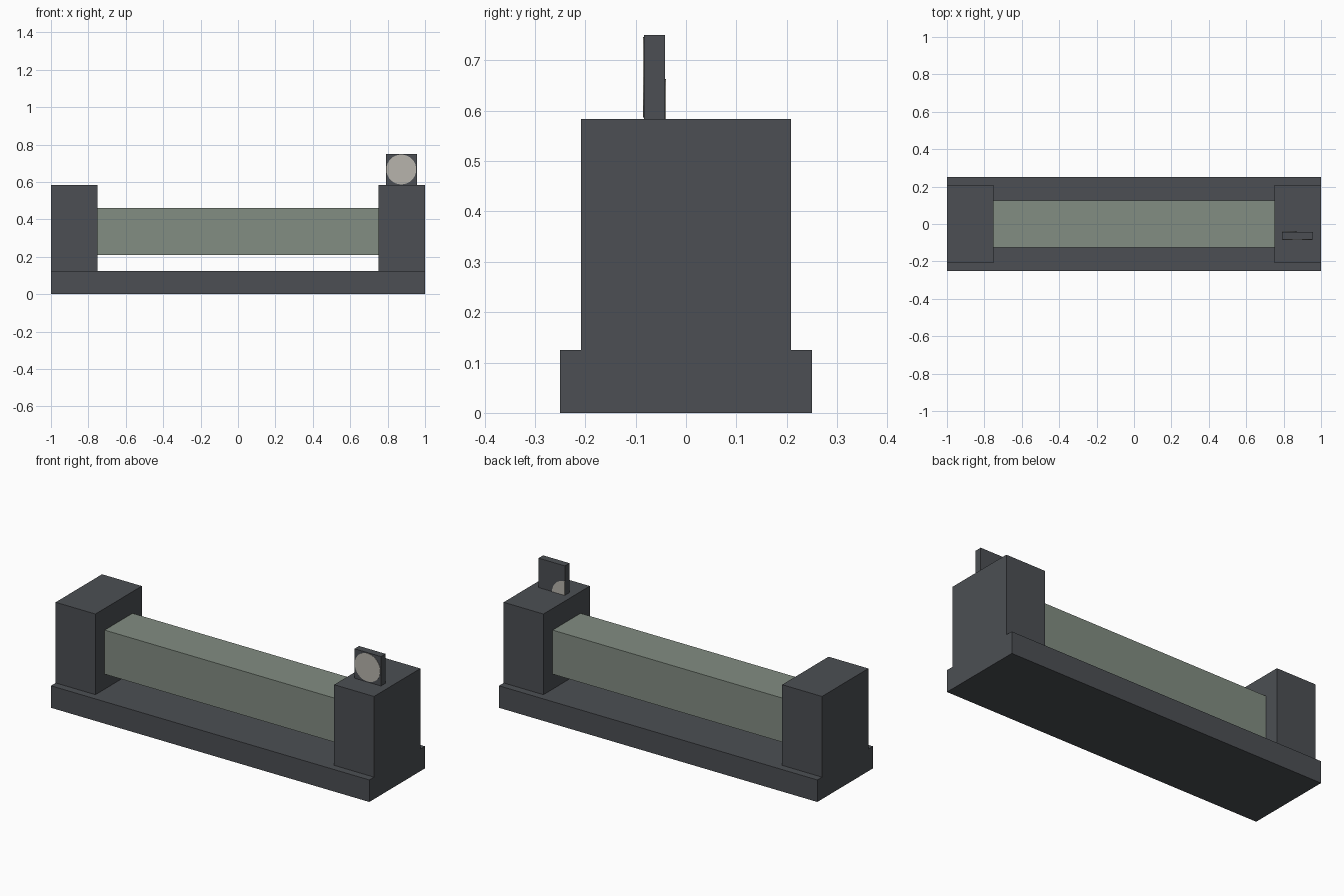
import bpy, bmesh, math

cube = bpy.data.objects.get("Cube")
if cube:
    bpy.data.objects.remove(cube, do_unlink=True)


def material(name, rgb):
    m = bpy.data.materials.new(name)
    m.use_nodes = True
    m.diffuse_color = (*rgb, 1)
    m.node_tree.nodes["Principled BSDF"].inputs["Base Color"].default_value = (*rgb, 1)
    return m


DARK = material("dark grey", (0.072, 0.078, 0.087))
GREEN = material("sage green", (0.223, 0.266, 0.223))
PALE = material("pale grey", (0.474, 0.456, 0.413))


def add_object(name, bm, mat):
    bmesh.ops.recalc_face_normals(bm, faces=bm.faces)
    mesh = bpy.data.meshes.new(name)
    bm.to_mesh(mesh)
    bm.free()
    mesh.materials.append(mat)
    obj = bpy.data.objects.new(name, mesh)
    bpy.context.collection.objects.link(obj)
    return obj


def box(name, lo, hi, mat):
    """Box between two opposite corners."""
    bm = bmesh.new()
    bmesh.ops.create_cube(bm, size=1)
    for v in bm.verts:
        v.co = [(a + b) / 2 + c * (b - a) for a, b, c in zip(lo, hi, v.co)]
    return add_object(name, bm, mat)


def plate(name, outline, y0, y1, mat):
    """Thin plate: an x-z outline extruded from y0 to y1."""
    bm = bmesh.new()
    face = bm.faces.new([bm.verts.new((x, y0, z)) for x, z in outline])
    new = bmesh.ops.extrude_face_region(bm, geom=[face])["geom"]
    for v in new:
        if isinstance(v, bmesh.types.BMVert):
            v.co.y = y1
    return add_object(name, bm, mat)


def arc(cx, cz, r, start, end, steps):
    angles = [start + (end - start) * i / steps for i in range(steps + 1)]
    return [(cx + r * math.cos(a), cz + r * math.sin(a)) for a in angles]


# Base and the two end posts
box("base", (-1, -0.25, 0), (1, 0.25, 0.125), DARK)
for side, x0 in (("right", -1), ("left", 0.75)):
    box(side + "_post", (x0, -0.208, 0.125), (x0 + 0.25, 0.208, 0.583), DARK)

# Square bar held between the posts
box("bar", (-0.75, -0.125, 0.21), (0.75, 0.125, 0.46), GREEN)

# Upright tab on the left post
X0, X1, Z0, Z1 = 0.79, 0.956, 0.583, 0.75
Y0, Y1 = -0.083, -0.042
box("tab", (X0, Y0, Z0), (X1, Y1, Z1), DARK)

# Painted disc on the tab front, quarter disc in a lower corner of its back
R = 0.08
disc = arc((X0 + X1) / 2, (Z0 + Z1) / 2, R, 0, math.tau, 32)[:-1]
plate("tab_disc", disc, Y0 - 0.002, Y0, PALE)
quarter = [(X0, Z0)] + arc(X0, Z0, R, 0, math.pi / 2, 8)
plate("tab_back_quarter", quarter, Y1, Y1 + 0.002, PALE)
